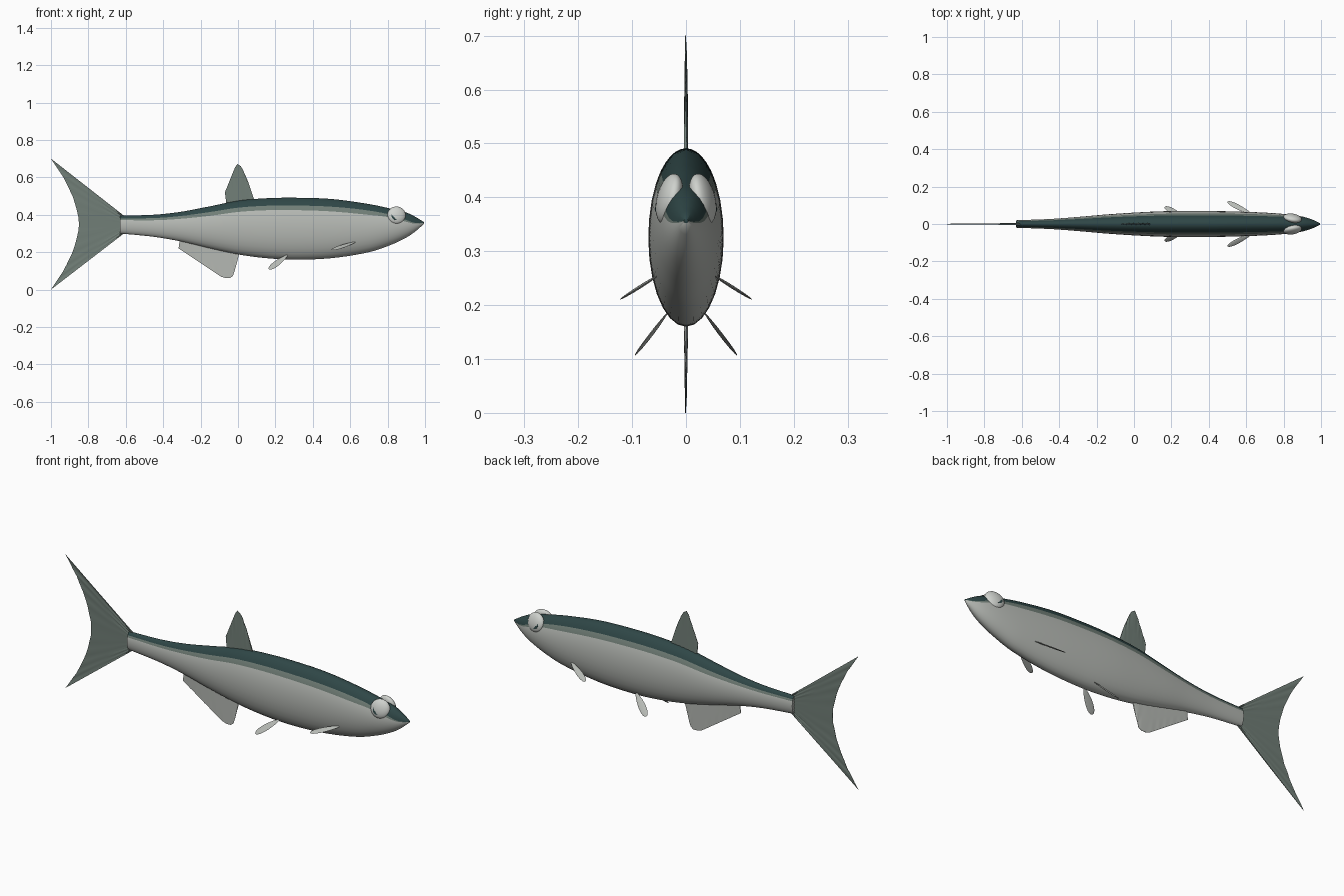
import bpy, bmesh, math
from mathutils import Vector, Matrix

if "Cube" in bpy.data.objects:
    bpy.data.objects.remove(bpy.data.objects["Cube"])


def material(name, r, g, b):
    m = bpy.data.materials.new(name)
    m.diffuse_color = (r, g, b, 1)
    m.use_nodes = True
    m.node_tree.nodes["Principled BSDF"].inputs["Base Color"].default_value = m.diffuse_color
    return m


TEAL = material("dark teal", 0.028, 0.062, 0.062)
GREEN = material("grey green", 0.165, 0.21, 0.185)
SILVER = material("silver", 0.47, 0.49, 0.46)
WHITE = material("eye white", 0.62, 0.64, 0.61)


def finish(bm, name, mats, angle=60):
    bmesh.ops.recalc_face_normals(bm, faces=bm.faces)
    me = bpy.data.meshes.new(name)
    bm.to_mesh(me)
    bm.free()
    for m in mats:
        me.materials.append(m)
    ob = bpy.data.objects.new(name, me)
    bpy.context.collection.objects.link(ob)
    bpy.ops.object.select_all(action='DESELECT')
    ob.select_set(True)
    bpy.context.view_layer.objects.active = ob
    bpy.ops.object.shade_smooth_by_angle(angle=math.radians(angle))
    return ob


def smooth_at(rows, x):
    """Smooth interpolation through rows of (x, values...)."""
    i = 0
    while i < len(rows) - 2 and x > rows[i + 1][0]:
        i += 1
    a, b = rows[i], rows[i + 1]
    p, n = rows[max(i - 1, 0)], rows[min(i + 2, len(rows) - 1)]
    d = b[0] - a[0]
    t = (x - a[0]) / d
    out = []
    for k in range(1, len(a)):
        ma = (b[k] - p[k]) / (b[0] - p[0]) * d
        mb = (n[k] - a[k]) / (n[0] - a[0]) * d
        out.append((2*t**3 - 3*t*t + 1) * a[k] + (t**3 - 2*t*t + t) * ma
                   + (3*t*t - 2*t**3) * b[k] + (t**3 - t*t) * mb)
    return out


# Body: oval sections (x, top, bottom, half width, sine of back edge, sine of band edge)
SECTIONS = [
    (-0.63, 0.395, 0.300, 0.020, 0.70, 0.50),
    (-0.45, 0.400, 0.282, 0.027, 0.70, 0.50),
    (-0.31, 0.415, 0.258, 0.037, 0.72, 0.53),
    (-0.15, 0.445, 0.220, 0.051, 0.73, 0.55),
    (0.00, 0.475, 0.188, 0.061, 0.74, 0.58),
    (0.15, 0.488, 0.168, 0.068, 0.75, 0.60),
    (0.30, 0.491, 0.160, 0.070, 0.75, 0.60),
    (0.50, 0.484, 0.168, 0.068, 0.74, 0.58),
    (0.70, 0.457, 0.200, 0.061, 0.73, 0.55),
    (0.82, 0.432, 0.240, 0.052, 0.65, 0.50),
    (0.90, 0.412, 0.278, 0.040, 0.40, 0.25),
    (0.95, 0.388, 0.312, 0.025, 0.15, 0.05),
    (0.995, 0.360, 0.352, 0.004, 0.0, -0.1),
]
UP, MID, LOW = 5, 2, 10
HALF = UP + MID + LOW
bm = bmesh.new()
rings = []
N = 72
for i in range(N + 1):
    x = -0.63 + 1.625 * i / N
    top, bot, w, s1, s2 = smooth_at(SECTIONS, x)
    a1, a2, q = math.asin(s1), math.asin(s2), math.pi / 2
    angs = [q + (a1 - q) * k / UP for k in range(UP)]
    angs += [a1 + (a2 - a1) * k / MID for k in range(MID)]
    angs += [a2 + (-q - a2) * k / LOW for k in range(LOW + 1)]
    full = angs + [math.pi - a for a in reversed(angs[1:-1])]
    rings.append([bm.verts.new((x, w * math.cos(a),
                                (top + bot) / 2 + (top - bot) / 2 * math.sin(a)))
                  for a in full])
count = len(rings[0])
for r0, r1 in zip(rings, rings[1:]):
    for j in range(count):
        k = (j + 1) % count
        f = bm.faces.new((r0[j], r0[k], r1[k], r1[j]))
        side = j if j < HALF else count - 1 - j
        f.material_index = 0 if side < UP else 1 if side < UP + MID else 2
bm.faces.new(rings[0]).material_index = 2
bm.faces.new(rings[-1]).material_index = 0
finish(bm, "body", [TEAL, GREEN, SILVER])


def along(pts, t):
    """Point at fraction t of a polyline, by length."""
    lens = [(Vector(b) - Vector(a)).length for a, b in zip(pts, pts[1:])]
    d = t * sum(lens)
    for a, b, l in zip(pts, pts[1:], lens):
        if d <= l + 1e-9:
            return Vector(a).lerp(Vector(b), d / l)
        d -= l
    return Vector(pts[-1])


def ray_fin(name, root, edge, rays, mat):
    """Thin upright fin rippled by rays from root line to outer edge (x, z)."""
    bm = bmesh.new()
    faces = []
    n = rays * 2
    for s in (-1, 1):
        rows = []
        for i in range(n + 1):
            a, b = along(root, i / n), along(edge, i / n)
            rip = 0.0016 if i % 2 else -0.0016
            rows.append([bm.verts.new((p.x, s * h + rip * m, p.y))
                         for p, h, m in ((a, 0.0035, 0.5), (a.lerp(b, 0.5), 0.0022, 1),
                                         (b, 0.0007, 0.6))])
        for p, q in zip(rows, rows[1:]):
            for k in (0, 1):
                bm.faces.new((p[k], p[k + 1], q[k + 1], q[k]))
        faces.append(rows)
    A, B = faces
    loop = lambda R: ([r[0] for r in R] + [R[-1][1]] + [r[2] for r in reversed(R)] + [R[0][1]])
    la, lb = loop(A), loop(B)
    for i in range(len(la)):
        k = (i + 1) % len(la)
        bm.faces.new((la[i], la[k], lb[k], lb[i]))
    return finish(bm, name, [mat], 30)


# Fins on the centre line
ray_fin("tail_fin", [(-0.61, 0.395), (-0.61, 0.30)],
        [(-1.0, 0.70), (-0.93, 0.595), (-0.88, 0.49), (-0.855, 0.40), (-0.85, 0.35),
         (-0.855, 0.30), (-0.88, 0.21), (-0.93, 0.105), (-1.0, 0.0)], 10, GREEN)
ray_fin("dorsal_fin", [(-0.06, 0.44), (0.09, 0.47)],
        [(-0.07, 0.52), (-0.01, 0.668), (0.0, 0.673), (0.02, 0.655), (0.055, 0.575)], 6, GREEN)
ray_fin("anal_fin", [(-0.31, 0.275), (0.01, 0.205)],
        [(-0.318, 0.22), (-0.09, 0.068), (-0.06, 0.06), (-0.03, 0.062), (-0.012, 0.12)], 8, SILVER)


def leaf_fin(name, root, tip, across, width):
    """Slim paired fin: a flattened leaf from root to tip."""
    root, tip = Vector(root), Vector(tip)
    u = (tip - root).normalized()
    v = Vector(across)
    v = (v - u * v.dot(u)).normalized()
    nrm = u.cross(v)
    for s in (1, -1):
        bm = bmesh.new()
        bmesh.ops.create_uvsphere(bm, u_segments=20, v_segments=10, radius=1)
        L = (tip - root).length / 2
        for p in bm.verts:
            c = p.co.copy()
            taper = 0.8 + 0.25 * c.x
            p.co = (root + tip) / 2 + u * L * c.x + v * width * c.y * taper + nrm * 0.003 * c.z
            p.co.y *= s
        finish(bm, name + ("_left" if s > 0 else "_right"), [SILVER])


leaf_fin("pectoral_fin", (0.63, 0.052, 0.255), (0.50, 0.12, 0.212), (1, 1, -0.6), 0.018)
leaf_fin("pelvic_fin", (0.265, 0.035, 0.185), (0.165, 0.093, 0.108), (1, 0.8, -0.8), 0.022)


# Eyes: flattened balls with dark pupil caps on the outer side
for s in (1, -1):
    tag = "_left" if s > 0 else "_right"
    tilt = Matrix.Rotation(s * math.radians(14), 4, 'X') @ Matrix.Rotation(-s * math.radians(10), 4, 'Z')
    place = Matrix.Translation((0.848, s * 0.031, 0.397)) @ tilt
    bm = bmesh.new()
    bmesh.ops.create_uvsphere(bm, u_segments=28, v_segments=16, radius=1)
    bm.transform(place @ Matrix.Diagonal((0.05, 0.022, 0.048, 1)))
    finish(bm, "eye" + tag, [WHITE])

    bm = bmesh.new()
    prev = None
    centre = bm.verts.new((0, s * 0.0232, 0))
    for r in (0.013, 0.024):
        y = 0.022 * math.sqrt(1 - (r / 0.049) ** 2) + 0.001
        ring = [bm.verts.new((r * math.cos(t * math.pi / 12), s * y, r * math.sin(t * math.pi / 12)))
                for t in range(24)]
        for j in range(24):
            k = (j + 1) % 24
            if prev:
                bm.faces.new((prev[j], prev[k], ring[k], ring[j]))
            else:
                bm.faces.new((centre, ring[j], ring[k]))
        prev = ring
    base = [bm.verts.new(v.co - Vector((0, s * 0.002, 0))) for v in prev]
    for j in range(24):
        k = (j + 1) % 24
        bm.faces.new((prev[j], prev[k], base[k], base[j]))
    bm.faces.new(base)
    bm.transform(Matrix.Translation((-0.008, 0, -0.006)) @ place)
    finish(bm, "pupil" + tag, [TEAL])
